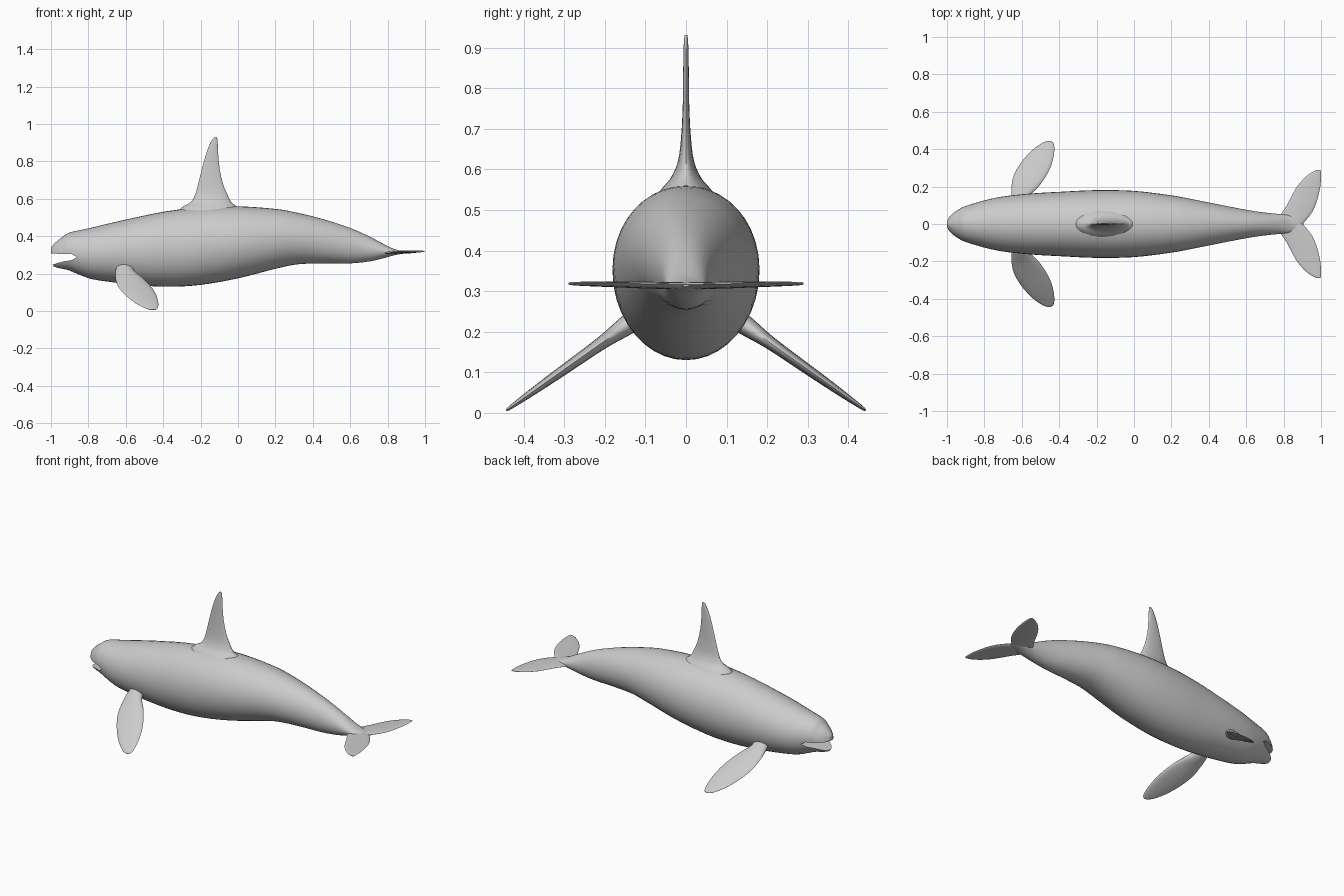
import bpy, bmesh, math
from mathutils import Vector

if "Cube" in bpy.data.objects:
    bpy.data.objects.remove(bpy.data.objects["Cube"])

grey = bpy.data.materials.new("plain grey")
grey.diffuse_color = (0.6, 0.6, 0.6, 1)
grey.use_nodes = True
grey.node_tree.nodes["Principled BSDF"].inputs["Base Color"].default_value = grey.diffuse_color


def smooth_rows(rows, steps):
    """Catmull-Rom interpolation of rows of numbers."""
    rows = [Vector(r) for r in rows]
    pts = [2 * rows[0] - rows[1]] + rows + [2 * rows[-1] - rows[-2]]
    out = []
    for i in range(1, len(pts) - 2):
        a, b, c, d = pts[i - 1:i + 3]
        for s in range(steps):
            t = s / steps
            out.append(0.5 * (2 * b + (c - a) * t + (2 * a - 5 * b + 4 * c - d) * t * t
                              + (3 * b - a - 3 * c + d) * t ** 3))
    return out + [rows[-1]]


def finish(bm, name):
    bmesh.ops.recalc_face_normals(bm, faces=bm.faces)
    mesh = bpy.data.meshes.new(name)
    bm.to_mesh(mesh)
    bm.free()
    mesh.materials.append(grey)
    ob = bpy.data.objects.new(name, mesh)
    bpy.context.collection.objects.link(ob)
    return ob


def select(ob):
    bpy.ops.object.select_all(action='DESELECT')
    ob.select_set(True)
    bpy.context.view_layer.objects.active = ob


def loft(name, sections, segs):
    """Skin elliptical sections given as (centre, half axis u, half axis v)."""
    bm = bmesh.new()
    rings = []
    for c, u, v in sections:
        c, u, v = Vector(c), Vector(u), Vector(v)
        angles = [2 * math.pi * k / segs for k in range(segs)]
        rings.append([bm.verts.new(c + u * math.cos(a) + v * math.sin(a)) for a in angles])
    for r, q in zip(rings, rings[1:]):
        for k in range(segs):
            n = (k + 1) % segs
            bm.faces.new((r[k], r[n], q[n], q[k]))
    bm.faces.new(rings[0])
    bm.faces.new(rings[-1])
    ob = finish(bm, name)
    select(ob)
    bpy.ops.object.shade_smooth_by_angle(angle=math.radians(45))
    return ob


# Body: x, top z, bottom z, half width
body_rows = [
    (-1.0, .338, .295, .014), (-.99, .352, .246, .034), (-.97, .372, .233, .056),
    (-.94, .395, .226, .076), (-.90, .42, .216, .096), (-.80, .442, .176, .126),
    (-.70, .466, .158, .147), (-.55, .50, .140, .163), (-.38, .534, .130, .173),
    (-.20, .554, .140, .181), (0, .560, .175, .177), (.20, .546, .226, .153),
    (.32, .525, .250, .131), (.46, .490, .255, .103), (.60, .444, .255, .076),
    (.70, .400, .265, .061), (.78, .358, .283, .053), (.83, .334, .297, .046),
    (.88, .320, .307, .028), (.905, .316, .311, .008)]
body = loft("body", [((x, 0, (t + b) / 2), (0, w, 0), (0, 0, (t - b) / 2))
                     for x, t, b, w in smooth_rows(body_rows, 4)], 40)

# Open mouth: wedge cut through the snout
mouth = [(-1.05, .312), (-.985, .308), (-.94, .304), (-.89, .306), (-.862, .288),
         (-.89, .272), (-.93, .266), (-.96, .258), (-.985, .25), (-1.05, .246)]
bm = bmesh.new()
face = bm.faces.new([bm.verts.new((x, -.2, z)) for x, z in mouth])
side = bmesh.ops.extrude_face_region(bm, geom=[face])["geom"]
bmesh.ops.translate(bm, vec=(0, .4, 0), verts=[g for g in side if isinstance(g, bmesh.types.BMVert)])
cutter = finish(bm, "mouth_cutter")
cutter.hide_render = True
cut = body.modifiers.new("mouth", 'BOOLEAN')
cut.operation, cut.solver, cut.object = 'DIFFERENCE', 'EXACT', cutter
select(body)
bpy.ops.object.modifier_move_to_index(modifier="mouth", index=0)
bpy.ops.object.modifier_apply(modifier="mouth")
bpy.data.objects.remove(cutter)

# Dorsal fin: z, leading x, trailing x, half thickness
dorsal_rows = [
    (.52, -.33, .03, .085), (.555, -.30, .0, .058), (.58, -.255, -.033, .037),
    (.62, -.23, -.055, .02), (.68, -.213, -.08, .012), (.76, -.193, -.098, .008),
    (.84, -.171, -.106, .007), (.89, -.152, -.108, .006), (.92, -.135, -.111, .005),
    (.931, -.124, -.116, .003)]
loft("dorsal_fin", [(((a + b) / 2, 0, z), ((b - a) / 2, 0, 0), (0, h, 0))
                    for z, a, b, h in smooth_rows(dorsal_rows, 3)], 24)

# Flippers: y, leading x, trailing x, half thickness
flipper_rows = [
    (.09, -.645, -.565, .03), (.15, -.655, -.555, .024), (.20, -.655, -.51, .017),
    (.26, -.643, -.468, .014), (.32, -.61, -.44, .012), (.38, -.56, -.427, .009),
    (.42, -.512, -.427, .006), (.438, -.48, -.435, .004), (.443, -.462, -.446, .002)]
# Tail flukes: y, leading x, trailing x, half thickness
fluke_rows = [
    (0, .76, .90, .009), (.03, .775, .928, .009), (.06, .79, .95, .008),
    (.10, .817, .97, .008), (.14, .838, .983, .007), (.20, .872, .996, .006),
    (.25, .915, 1.0, .005), (.28, .957, .999, .004), (.29, .985, .996, .002)]

for label, s in (("front", -1), ("back", 1)):
    loft(label + "_flipper", [
        (((a + b) / 2, s * y, .213 - (y - .15) * .706), ((b - a) / 2, 0, 0),
         (0, s * h * .577, h * .817))
        for y, a, b, h in smooth_rows(flipper_rows, 3)], 20)
    loft(label + "_fluke", [
        (((a + b) / 2, s * y, .313 + y * .02), ((b - a) / 2, 0, (b - a) * .02), (0, 0, h))
        for y, a, b, h in smooth_rows(fluke_rows, 3)], 20)
